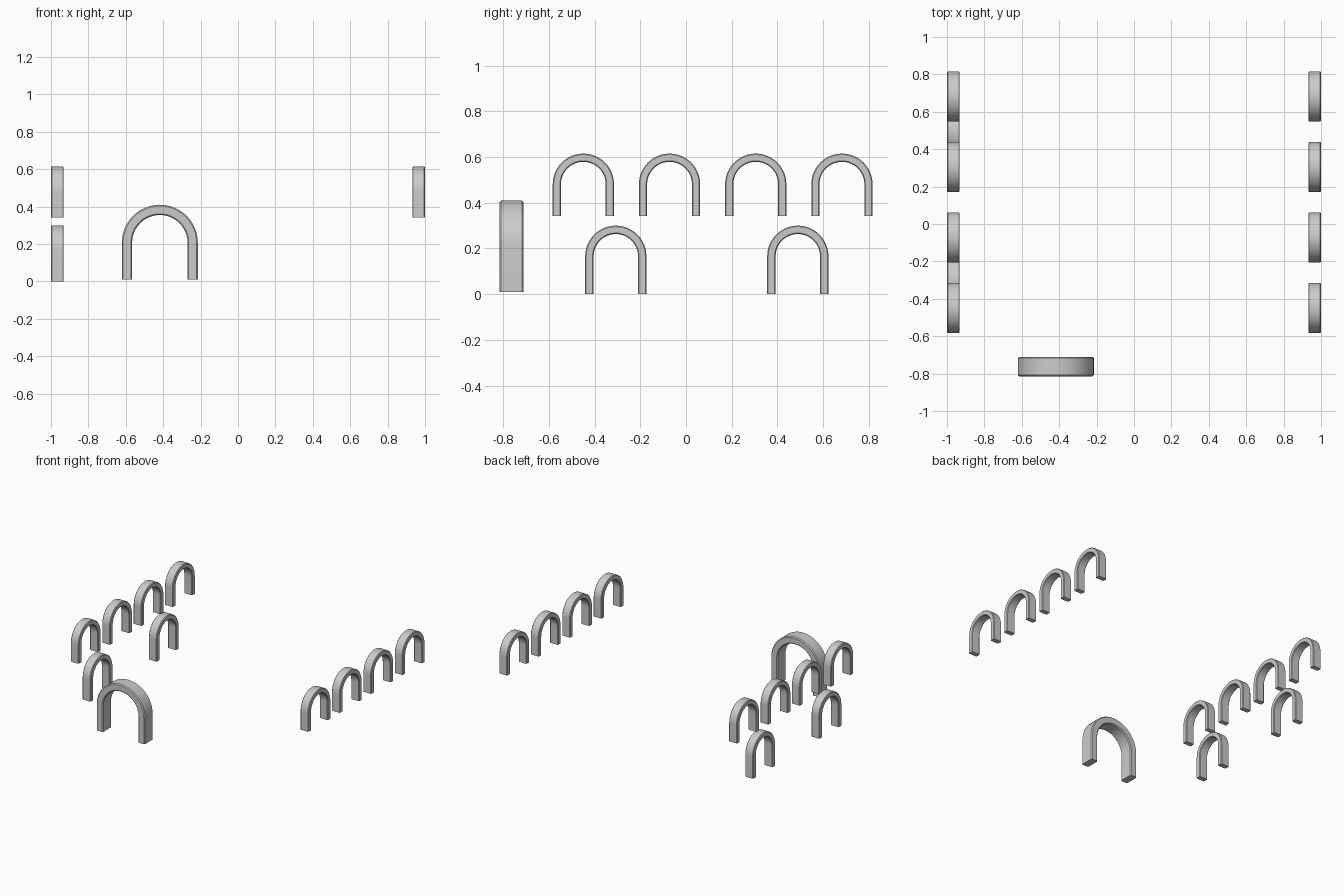
import bpy, bmesh, math

if "Cube" in bpy.data.objects:
    bpy.data.objects.remove(bpy.data.objects["Cube"])

SEGMENTS = 24


def arch(name, center, radius, thick, depth, z0, z1, along_x):
    """Round-topped arch swept from a chamfered rectangular section."""
    c = 0.12 * thick
    h = depth / 2
    ri = radius - thick
    section = [(ri + c, -h), (radius - c, -h), (radius, -h + c), (radius, h - c),
               (radius - c, h), (ri + c, h), (ri, h - c), (ri, -h + c)]
    spring = z1 - radius
    # path stations: foot, half circle, foot
    stations = [(0.0, z0)]
    stations += [(math.pi * i / SEGMENTS, spring) for i in range(SEGMENTS + 1)]
    stations += [(math.pi, z0)]

    bm = bmesh.new()
    rings = []
    for a, z in stations:
        ring = []
        for r, d in section:
            u, w = r * math.cos(a), z + r * math.sin(a)
            co = (center[0] + u, center[1] + d, w) if along_x else \
                 (center[0] + d, center[1] + u, w)
            ring.append(bm.verts.new(co))
        rings.append(ring)
    n = len(section)
    for p, q in zip(rings, rings[1:]):
        for k in range(n):
            bm.faces.new((p[k], p[(k + 1) % n], q[(k + 1) % n], q[k]))
    bm.faces.new(rings[0])
    bm.faces.new(rings[-1])
    bmesh.ops.recalc_face_normals(bm, faces=bm.faces)

    mesh = bpy.data.meshes.new(name)
    bm.to_mesh(mesh)
    bm.free()
    obj = bpy.data.objects.new(name, mesh)
    bpy.context.collection.objects.link(obj)
    bpy.ops.object.select_all(action='DESELECT')
    obj.select_set(True)
    bpy.context.view_layer.objects.active = obj
    bpy.ops.object.shade_smooth_by_angle(angle=math.radians(30))
    return obj


# Upper window arches on both side walls
for side, x in (("left", -0.966), ("right", 0.966)):
    for i in range(4):
        arch(f"upper_window_arch_{side}_{i + 1}", (x, -0.449 + 0.377 * i),
             0.134, 0.036, 0.068, 0.342, 0.615, False)

# Lower window arches on the left wall
for i, y in enumerate((-0.307, 0.489)):
    arch(f"lower_window_arch_{i + 1}", (-0.966, y),
         0.134, 0.037, 0.068, 0.0, 0.30, False)

# Large doorway arch at the front
arch("front_door_arch", (-0.418, -0.763), 0.203, 0.055, 0.104, 0.01, 0.41, True)
